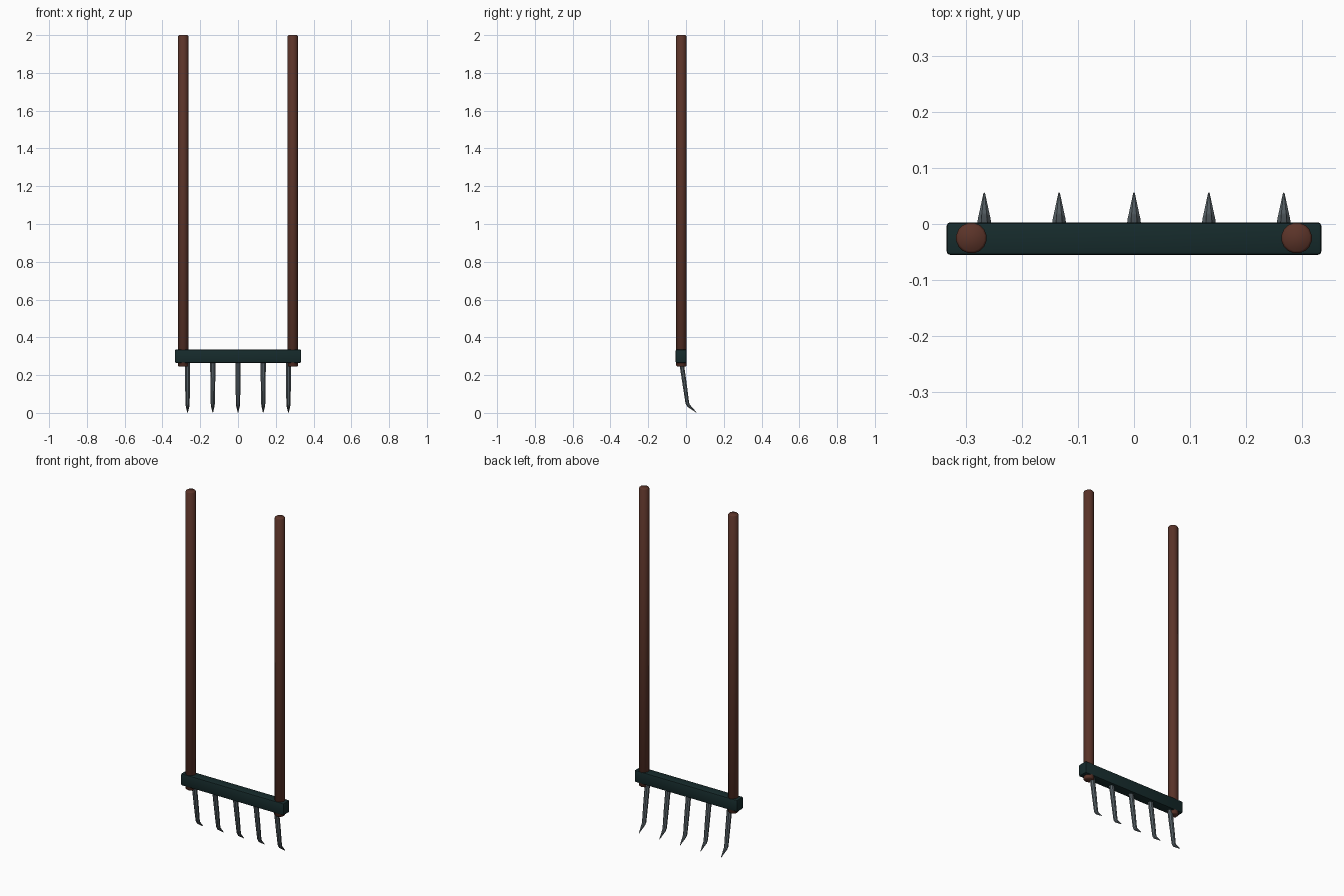
import bpy, bmesh, math
from mathutils import Vector

if "Cube" in bpy.data.objects:
    bpy.data.objects.remove(bpy.data.objects["Cube"])


def material(name, rgb):
    m = bpy.data.materials.new(name)
    m.diffuse_color = (*rgb, 1)
    m.use_nodes = True
    m.node_tree.nodes["Principled BSDF"].inputs["Base Color"].default_value = m.diffuse_color
    return m


WOOD = material("brown wood", (0.105, 0.034, 0.022))
PAINT = material("dark green paint", (0.008, 0.024, 0.025))
STEEL = material("grey steel", (0.10, 0.125, 0.14))


def finish(bm, name, mat, smooth=None):
    bmesh.ops.recalc_face_normals(bm, faces=bm.faces)
    me = bpy.data.meshes.new(name)
    bm.to_mesh(me)
    bm.free()
    me.materials.append(mat)
    ob = bpy.data.objects.new(name, me)
    bpy.context.collection.objects.link(ob)
    if smooth is not None:
        bpy.ops.object.select_all(action='DESELECT')
        ob.select_set(True)
        bpy.context.view_layer.objects.active = ob
        bpy.ops.object.shade_smooth_by_angle(angle=math.radians(smooth))
    return ob


def loft(name, rings, sides, mat, smooth):
    """rings: (centre, half width in x, half depth, tilt about x in degrees)"""
    bm = bmesh.new()
    loops = []
    for c, rx, ry, tilt in rings:
        t = math.radians(tilt)
        loop = []
        for i in range(sides):
            a = 2 * math.pi * (i + 0.5) / sides
            d = ry * math.sin(a)
            loop.append(bm.verts.new(Vector(c) + Vector(
                (rx * math.cos(a), d * math.cos(t), d * math.sin(t)))))
        loops.append(loop)
    for p, q in zip(loops, loops[1:]):
        for i in range(sides):
            j = (i + 1) % sides
            bm.faces.new((p[i], p[j], q[j], q[i]))
    bm.faces.new(loops[0])
    bm.faces.new(loops[-1])
    return finish(bm, name, mat, smooth)


# Crossbar with softened edges
bm = bmesh.new()
bmesh.ops.create_cube(bm, size=1)
for v in bm.verts:
    v.co = Vector((v.co.x * 0.668, v.co.y * 0.058 - 0.026, v.co.z * 0.07 + 0.3))
bmesh.ops.bevel(bm, geom=bm.edges[:], offset=0.006, segments=2,
                profile=0.5, affect='EDGES')
finish(bm, "crossbar", PAINT, 40)

# Two long poles passing through the bar, with rounded-over ends
HX, HY, R = 0.29, -0.025, 0.0275
for side, label in ((-1, "left"), (1, "right")):
    x = side * HX
    loft(label + "_handle",
         [((x, HY, z), r, r, 0) for z, r in
          ((0.246, R - 0.004), (0.25, R), (1.995, R), (2.0, R - 0.004))],
         16, WOOD, 60)

# Five bent, pointed tines
for k in range(5):
    x = (k - 2) * 0.1335
    loft("tine_%d" % (k + 1),
         [((x, -0.026, 0.28), 0.0150, 0.0130, 8),
          ((x, -0.007, 0.15), 0.0140, 0.0120, 9),
          ((x, 0.007, 0.052), 0.0120, 0.0110, 25),
          ((x, 0.014, 0.038), 0.0105, 0.0090, 42),
          ((x, 0.055, 0.002), 0.0015, 0.0015, 50)],
         8, STEEL, 35)
